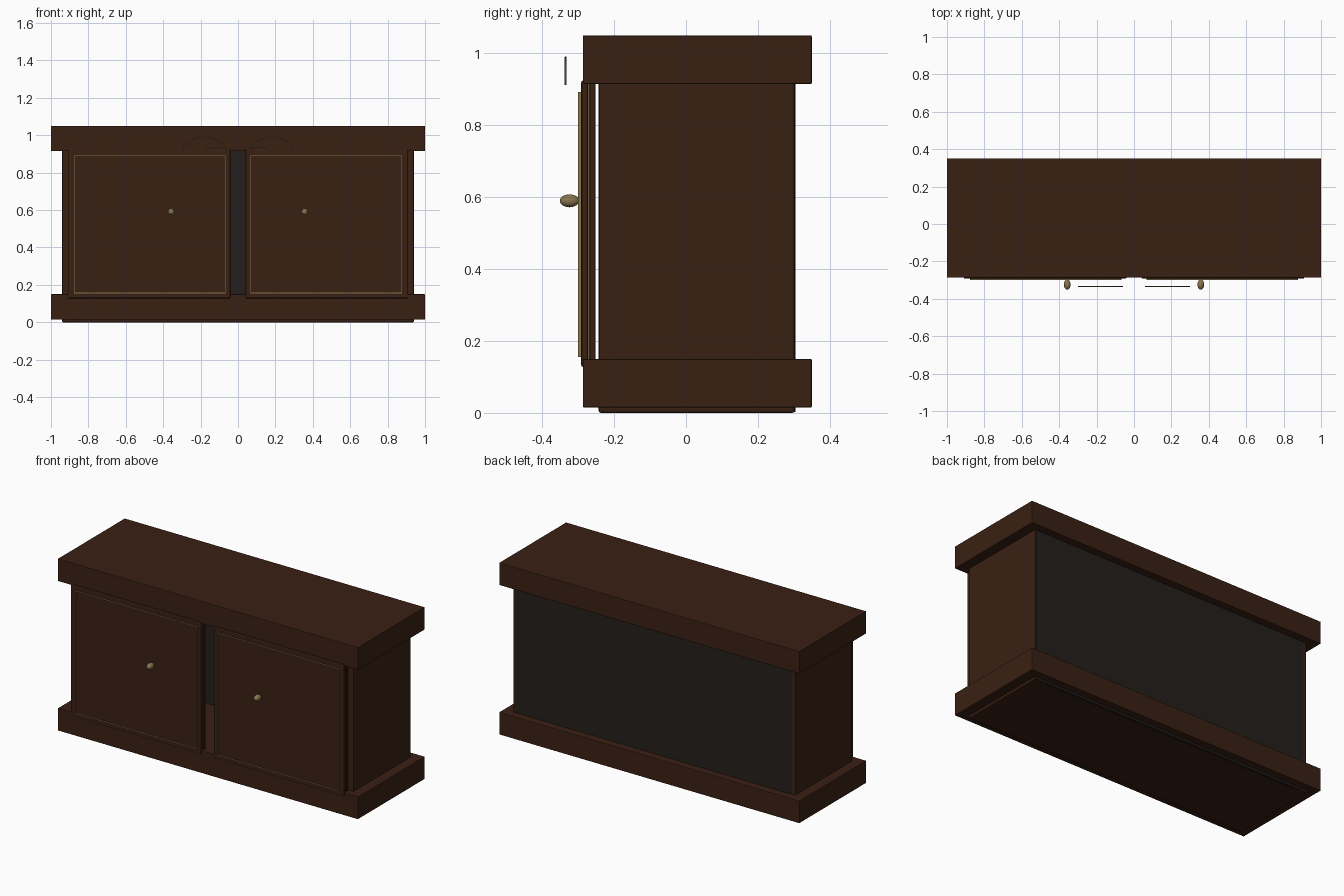
import bpy, math

if "Cube" in bpy.data.objects:
    bpy.data.objects.remove(bpy.data.objects["Cube"])


def material(name, rgb):
    m = bpy.data.materials.new(name)
    m.diffuse_color = (*rgb, 1)
    m.use_nodes = True
    m.node_tree.nodes["Principled BSDF"].inputs["Base Color"].default_value = m.diffuse_color
    return m


WOOD = material("dark_wood", (0.042, 0.0145, 0.0065))
DARK = material("dark_panel", (0.018, 0.0135, 0.011))
BRASS = material("aged_brass", (0.25, 0.18, 0.075))


def box(name, x, y, z, mat, bevel=0.0):
    """Box from (min, max) pairs, with an optional small edge bevel."""
    bpy.ops.mesh.primitive_cube_add(size=1)
    o = bpy.context.object
    o.name = name
    for v in o.data.vertices:
        for i, (lo, hi) in enumerate((x, y, z)):
            v.co[i] = lo if v.co[i] < 0 else hi
    o.data.materials.append(mat)
    if bevel:
        b = o.modifiers.new("bevel", 'BEVEL')
        b.width = bevel
        b.segments = 2
    return o


def span(side, a, b):
    return tuple(sorted((side * a, side * b)))


def wire(name, points, radius, mat):
    """Thin round wire along a list of points."""
    c = bpy.data.curves.new(name, 'CURVE')
    c.dimensions = '3D'
    c.bevel_depth = radius
    c.bevel_resolution = 1
    c.use_fill_caps = True
    s = c.splines.new('POLY')
    s.points.add(len(points) - 1)
    for p, co in zip(s.points, points):
        p.co = (*co, 1)
    c.materials.append(mat)
    o = bpy.data.objects.new(name, c)
    bpy.context.collection.objects.link(o)


def arch(cx, base, a, b, y, n=20):
    return [(cx - a * math.cos(math.pi * i / n), y, base + b * math.sin(math.pi * i / n))
            for i in range(n + 1)]


# Overhanging top and plinth
box("top_slab", (-1, 1), (-0.287, 0.35), (0.915, 1.05), WOOD, 0.003)
box("plinth", (-1, 1), (-0.287, 0.35), (0.015, 0.15), WOOD, 0.003)

# Carcass: floor and thick back, flush with the side walls
box("bottom_panel", (-0.93, 0.93), (-0.24, 0.29), (0, 0.04), WOOD, 0.003)
box("back_panel", (-0.915, 0.935), (0.23, 0.304), (0.003, 0.92), DARK)

for side, label in ((-1, "left"), (1, "right")):
    # Side wall
    box(label + "_side_panel", span(side, 0.86, 0.94), (-0.243, 0.302), (0, 0.92), WOOD, 0.006)

    # Layered door: backing, brass strip, front
    box(label + "_door_back", span(side, 0.04, 0.91), (-0.268, -0.252), (0.14, 0.917), WOOD, 0.003)
    box(label + "_door_strip", span(side, 0.05, 0.9), (-0.273, -0.267), (0.14, 0.917), BRASS)
    box(label + "_door_front", span(side, 0.04, 0.91), (-0.292, -0.272), (0.127, 0.925), WOOD, 0.007)

    # Slim brass inlay outline
    x0, x1 = span(side, 0.067, 0.877)
    z0, z1, w = 0.155, 0.893, 0.003
    y = (-0.300, -0.291)
    box(label + "_inlay_bottom", (x0, x1), y, (z0, z0 + w), BRASS)
    box(label + "_inlay_top", (x0, x1), y, (z1 - w, z1), BRASS)
    box(label + "_inlay_left", (x0, x0 + w), y, (z0 + w, z1 - w), BRASS)
    box(label + "_inlay_right", (x1 - w, x1), y, (z0 + w, z1 - w), BRASS)

    # Oval knob
    bpy.ops.mesh.primitive_uv_sphere_add(segments=24, ring_count=12, radius=1,
                                         location=(side * 0.357, -0.324, 0.59))
    knob = bpy.context.object
    knob.name = label + "_knob"
    knob.scale = (0.018, 0.027, 0.018)
    knob.data.materials.append(BRASS)
    bpy.ops.object.shade_smooth()

    # Thin arched ornament wires
    wire(label + "_outer_arch", arch(side * 0.18, 0.912, 0.118, 0.078, -0.335), 0.0025, BRASS)
    wire(label + "_inner_arch", arch(side * 0.115, 0.912, 0.055, 0.025, -0.335), 0.0025, BRASS)
